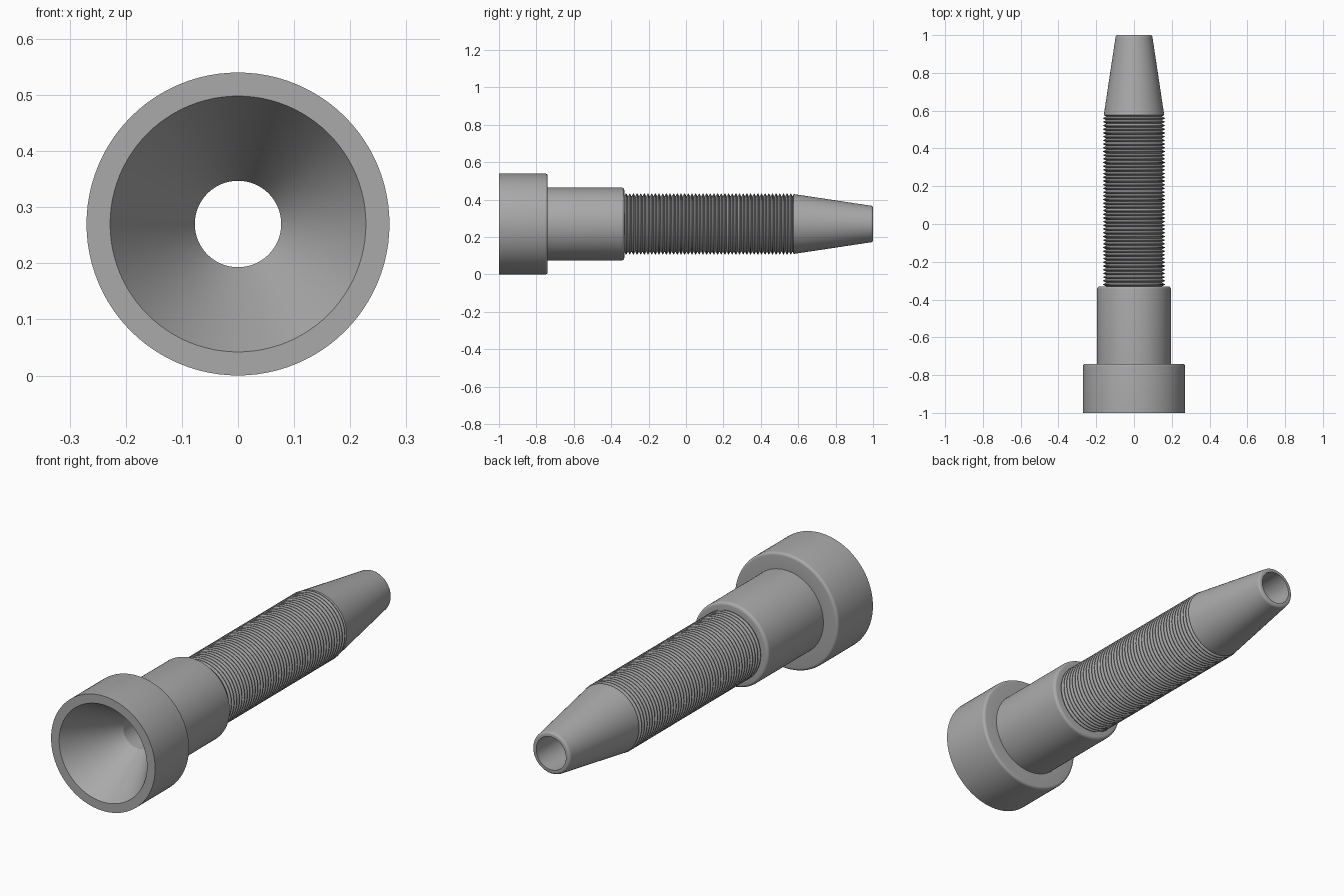
import bpy
import bmesh
from math import sin, cos, pi, radians

if "Cube" in bpy.data.objects:
    bpy.data.objects.remove(bpy.data.objects["Cube"], do_unlink=True)

SEGMENTS = 96
HEAD_R, MOUTH_R, COLLAR_R, BORE_R = 0.27, 0.228, 0.195, 0.077
CREST_R, ROOT_R, TIP_R = 0.163, 0.147, 0.098
HEAD_END, COLLAR_END, THREAD_END = -0.74, -0.33, 0.57
THREADS = 46

grey = bpy.data.materials.new("plain grey")
grey.use_nodes = True
colour = (0.40, 0.40, 0.40, 1)
grey.diffuse_color = colour
grey.node_tree.nodes["Principled BSDF"].inputs["Base Color"].default_value = colour


def lathe(name, profile, angle=30):
    """Turn a (radius, y) profile around the long axis."""
    bm = bmesh.new()
    rings = []
    for r, y in profile:
        rings.append([bm.verts.new((r * cos(2 * pi * j / SEGMENTS), y,
                                    HEAD_R + r * sin(2 * pi * j / SEGMENTS)))
                      for j in range(SEGMENTS)])
    for a, b in zip(rings, rings[1:]):
        for j in range(SEGMENTS):
            k = (j + 1) % SEGMENTS
            bm.faces.new((a[j], b[j], b[k], a[k]))
    mesh = bpy.data.meshes.new(name)
    bm.to_mesh(mesh)
    bm.free()
    mesh.materials.append(grey)
    obj = bpy.data.objects.new(name, mesh)
    bpy.context.collection.objects.link(obj)
    bpy.ops.object.select_all(action="DESELECT")
    obj.select_set(True)
    bpy.context.view_layer.objects.active = obj
    bpy.ops.object.shade_smooth_by_angle(angle=radians(angle))
    return obj


def rounded_rim(radius, y, size, steps=5):
    """Quarter-round from a side wall over to a back-facing shoulder."""
    return [(radius - size + size * cos(pi / 2 * i / steps),
             y - size + size * sin(pi / 2 * i / steps)) for i in range(steps + 1)]


# Head with its funnel mouth
lathe("funnel_head",
      [(BORE_R, -0.74), (MOUTH_R, -1), (HEAD_R, -1)]
      + rounded_rim(HEAD_R, HEAD_END, 0.013) + [(COLLAR_R, HEAD_END)])

# Collar behind the head
lathe("collar",
      [(COLLAR_R, HEAD_END)] + rounded_rim(COLLAR_R, COLLAR_END, 0.014)
      + [(ROOT_R, COLLAR_END)])

# Shaft with fine V-shaped ridges
pitch = (THREAD_END - COLLAR_END) / THREADS
ridges = [(ROOT_R, COLLAR_END)]
for i in range(THREADS):
    start = COLLAR_END + i * pitch
    ridges += [(CREST_R, start + 0.42 * pitch), (CREST_R, start + 0.58 * pitch),
               (ROOT_R, start + pitch)]
lathe("threaded_shaft", ridges)

# Tapered nose, turning inward into the through bore
lathe("tapered_tip",
      [(ROOT_R, THREAD_END), (CREST_R - 0.003, THREAD_END + 0.006)]
      + rounded_rim(TIP_R, 1, 0.012) + [(BORE_R, 1)])
lathe("through_bore", [(BORE_R, 1), (BORE_R, -0.74)])
